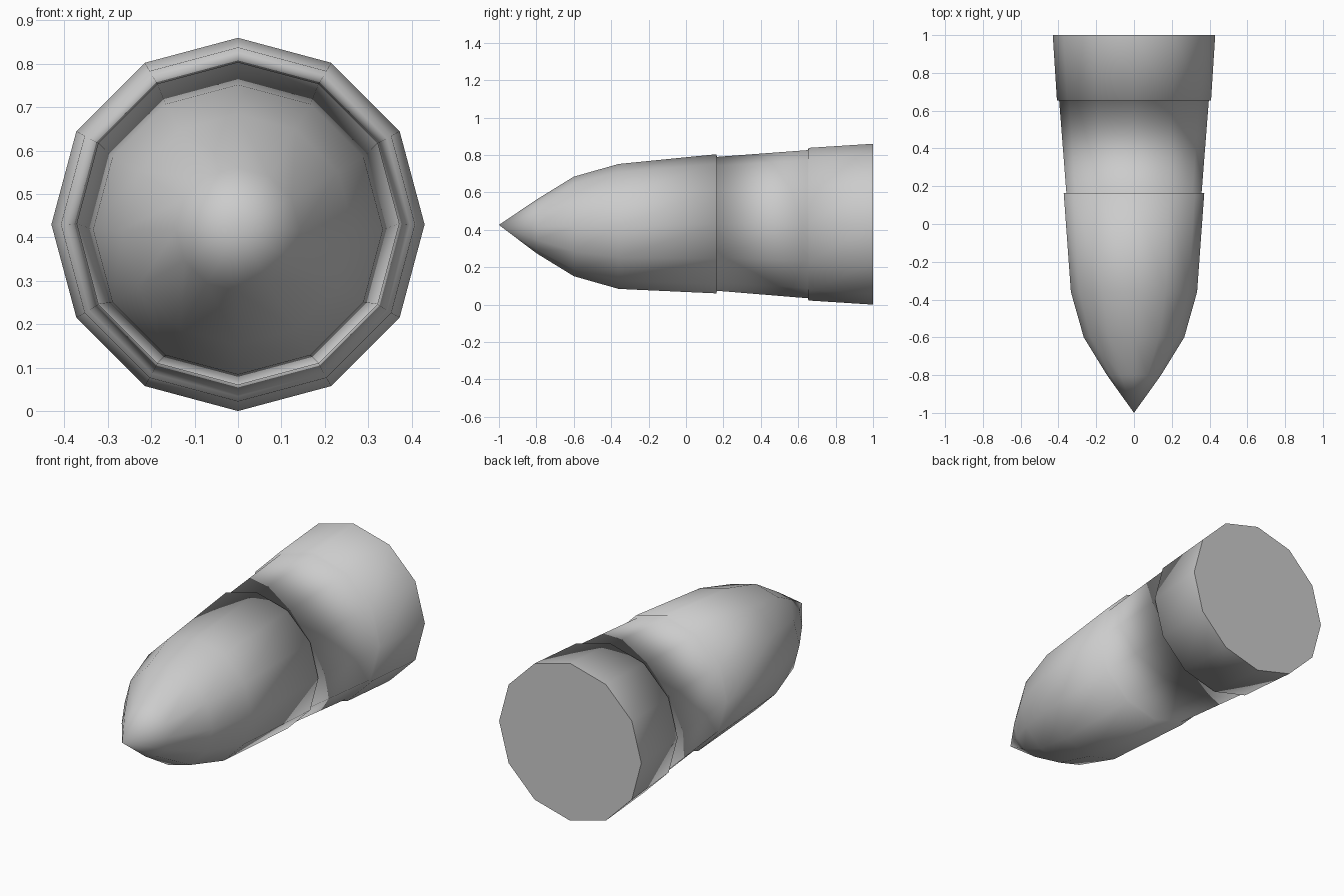
import bpy, bmesh
from math import sin, cos, tau

if "Cube" in bpy.data.objects:
    bpy.data.objects.remove(bpy.data.objects["Cube"])

SIDES = 12
AXIS_Z = 0.43
# Rings along the length: (y, radius, vertical shift of the centre)
RINGS = [(-0.80, 0.143, -0.012), (-0.60, 0.266, -0.012), (-0.36, 0.334, -0.012),
         (0.163, 0.372, 0.002), (0.165, 0.358, 0.002),   # nose rim and step
         (0.652, 0.396, 0), (0.655, 0.408, 0),           # step up to the base band
         (1.00, 0.43, 0)]

bm = bmesh.new()
tip = bm.verts.new((0, -1, AXIS_Z - 0.004))
loops = [[bm.verts.new((r * cos(tau * i / SIDES), y, AXIS_Z + dz + r * sin(tau * i / SIDES)))
          for i in range(SIDES)] for y, r, dz in RINGS]

# Pointed nose
for i in range(SIDES):
    bm.faces.new((tip, loops[0][i], loops[0][(i + 1) % SIDES]))
# Body walls
for a, b in zip(loops, loops[1:]):
    for i in range(SIDES):
        j = (i + 1) % SIDES
        bm.faces.new((a[i], b[i], b[j], a[j]))
# Flat base
base = bm.faces.new(loops[-1])
bmesh.ops.recalc_face_normals(bm, faces=bm.faces)
for f in bm.faces:
    f.smooth = f is not base
for e in base.edges:
    e.smooth = False

mesh = bpy.data.meshes.new("pointed_body")
bm.to_mesh(mesh)
bm.free()
bpy.context.collection.objects.link(bpy.data.objects.new("pointed_body", mesh))
